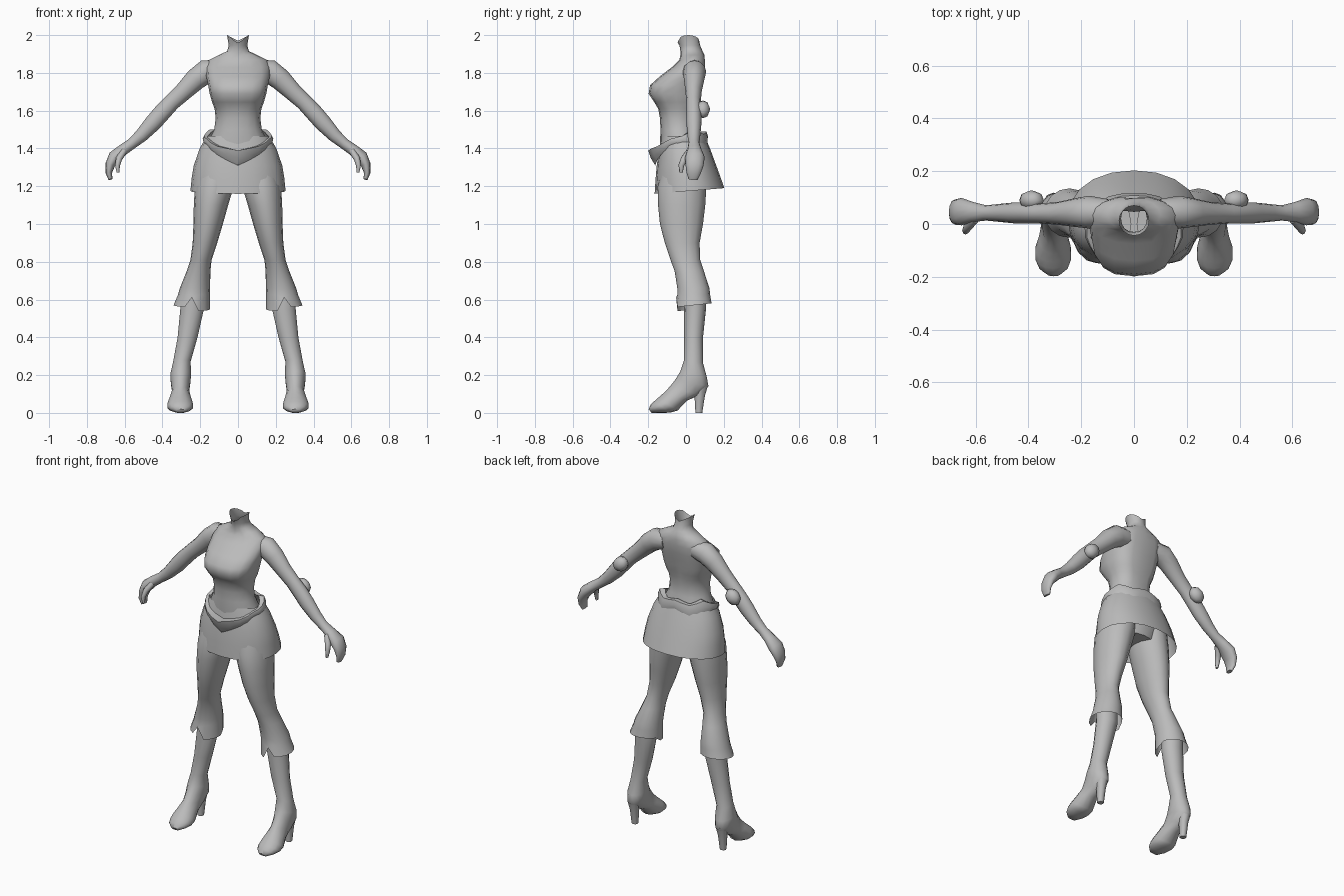
import bpy, bmesh, math
from mathutils import Vector

grey = bpy.data.materials.new("plain grey")
grey.diffuse_color = (0.5, 0.5, 0.5, 1)


def finish(name, bm, mirror=False, angle=60):
    bmesh.ops.recalc_face_normals(bm, faces=bm.faces[:])
    me = bpy.data.meshes.new(name)
    bm.to_mesh(me)
    bm.free()
    me.materials.append(grey)
    ob = bpy.data.objects.new(name, me)
    bpy.context.collection.objects.link(ob)
    bpy.context.view_layer.objects.active = ob
    ob.select_set(True)
    bpy.ops.object.shade_smooth_by_angle(angle=math.radians(angle))
    ob.select_set(False)
    if mirror:
        m = ob.modifiers.new("mirror", "MIRROR")
        m.use_mirror_merge = False
    return ob


def loft(name, rings, cap_start=True, cap_end=True, wrap=False, **kw):
    """Skin a list of closed point rings."""
    bm = bmesh.new()
    vs = [[bm.verts.new(p) for p in r] for r in rings]
    n = len(vs[0])
    pairs = list(zip(vs, vs[1:])) + ([(vs[-1], vs[0])] if wrap else [])
    for a, b in pairs:
        for i in range(n):
            j = (i + 1) % n
            bm.faces.new((a[i], a[j], b[j], b[i]))
    if not wrap:
        if cap_start:
            bm.faces.new(vs[0])
        if cap_end:
            bm.faces.new(vs[-1])
    return finish(name, bm, **kw)


def oval(cx, rx, front, back, n=16, p=2.0, groove=0.0):
    """Ring between a front and a back point (y, z); index 0 is the front."""
    f, b = Vector((cx, *front)), Vector((cx, *back))
    c, v = (f + b) / 2, (f - b) / 2
    pts = []
    for i in range(n):
        a = 2 * math.pi * i / n
        s, k = math.sin(a), math.cos(a)
        s = math.copysign(abs(s) ** (2 / p), s)
        k = math.copysign(abs(k) ** (2 / p), k)
        q = c + v * k + Vector((rx * s, 0, 0))
        if i == n // 2:
            q.y -= groove
        pts.append(q)
    return pts


def tube(name, path, n=10, **kw):
    """Limb along (x, y, z, radius in the xz plane, radius in y)."""
    rings = []
    P = [Vector(q[:3]) for q in path]
    for i, q in enumerate(path):
        t = P[min(i + 1, len(P) - 1)] - P[max(i - 1, 0)]
        u = Vector((t.z, 0, -t.x)).normalized()
        v = t.cross(u).normalized()
        rings.append([P[i] + u * q[3] * math.cos(2 * math.pi * k / n)
                      + v * q[4] * math.sin(2 * math.pi * k / n) for k in range(n)])
    return loft(name, rings, **kw)


# Torso and neck: z, half width, front y, back y, squareness, spine groove
torso = [(1.2, .13, -.10, .09, 2, 0), (1.3, .19, -.12, .11, 2, 0),
         (1.42, .165, -.138, .085, 2, 0), (1.5, .126, -.135, .06, 2.1, .01),
         (1.56, .118, -.138, .058, 2.2, .012), (1.61, .124, -.147, .066, 2.3, .014),
         (1.645, .137, -.168, .075, 2.6, .015), (1.69, .15, -.198, .086, 2.7, .016),
         (1.735, .158, -.19, .095, 2.6, .016), (1.78, .168, -.14, .104, 2.3, .014),
         (1.83, .172, -.075, .108, 2.1, .01), (1.868, .155, -.035, .105, 2, .006),
         (1.895, .10, -.03, .098, 2, 0), (1.915, .058, -.03, .088, 2, 0),
         (1.945, .049, -.034, .075, 2, 0)]
rings = [oval(0, w, (f, z), (b, z), p=p, groove=g) for z, w, f, b, p, g in torso]
top = oval(0, .058, (-.044, 1.97), (.07, 1.97))
for q in top:                                   # scooped neck rim
    q.z += .03 * (abs(q.x) / .058) - .01 * (q.y < -.03)
loft("torso", rings + [top], cap_end=False)

# Skirt, open at the hem
skirt = [(1.465, 1.465, .165, -.13, .10), (1.40, 1.40, .203, -.142, .127),
         (1.31, 1.31, .234, -.155, .16), (1.24, 1.25, .245, -.161, .182),
         (1.16, 1.19, .252, -.166, .203)]
loft("skirt", [oval(0, w, (f, zf), (b, zb), n=20, p=2.15) for zf, zb, w, f, b in skirt],
     cap_start=False, cap_end=False)

# Flared belt with a pointed front
profile = [(0, 1.39, 1.31, .055), (30, 1.412, 1.365, .032), (60, 1.45, 1.42, .018),
           (90, 1.468, 1.435, .014), (120, 1.50, 1.435, .024), (150, 1.475, 1.415, .018),
           (180, 1.49, 1.44, .02)]


def belt_at(deg):
    d = min(deg, 360 - deg)
    for a, b in zip(profile, profile[1:]):
        if d <= b[0]:
            t = (d - a[0]) / 30
            return [x + (y - x) * t for x, y in zip(a[1:], b[1:])]


def on_skirt(deg, z, out):
    d, a = 1.46 - z, math.radians(deg)
    f, b = -.132 - .18 * d - out, .10 + .4 * d + out
    return Vector(((.168 + .45 * d + out) * math.sin(a),
                   (f + b) / 2 + (f - b) / 2 * math.cos(a), z))


belt = []
for deg in range(0, 360, 15):
    zt, zl, fl = belt_at(deg)
    belt.append([on_skirt(deg, zt, -.008), on_skirt(deg, zt, fl),
                 on_skirt(deg, (zt + zl) / 2, fl * .5 + .008), on_skirt(deg, zl, .004)])
loft("belt", belt, wrap=True, angle=40)

# Cropped trousers: z, inner x, outer x, front y, back y
legs = [(1.34, .01, .20, -.11, .11), (1.2, .022, .228, -.15, .108),
        (1.1, .052, .234, -.148, .102), (1.0, .08, .236, -.138, .09),
        (.9, .11, .24, -.112, .072), (.81, .14, .252, -.082, .075),
        (.75, .146, .272, -.06, .095), (.66, .148, .308, -.046, .124),
        (.625, .149, .318, -.046, .128)]
rings = [oval((a + b) / 2, (b - a) / 2, (f, z), (k, z)) for z, a, b, f, k in legs]
hem = oval(.245, .096, (-.052, .56), (.135, .58))
for i, q in enumerate(hem):
    q.z += .05 if i == 0 else (-.022 if q.x < .24 and q.y < .05 else 0)
loft("trouser_leg", rings + [hem], cap_end=False, mirror=True, angle=70)

# Shin and shoe: centre x, half width, front (y, z), back (y, z)
foot = [(.243, .062, (-.012, .66), (.108, .66)), (.243, .064, (-.01, .55), (.106, .55)),
        (.267, .054, (-.01, .4), (.09, .4)), (.297, .047, (-.01, .28), (.09, .265)),
        (.303, .056, (-.03, .22), (.11, .19)), (.304, .053, (-.055, .178), (.119, .14)),
        (.304, .046, (-.085, .14), (.075, .095)), (.305, .055, (-.115, .108), (.005, .065)),
        (.306, .068, (-.145, .082), (-.045, .012)), (.306, .069, (-.168, .062), (-.085, .001)),
        (.305, .055, (-.187, .043), (-.14, 0)), (.304, .025, (-.198, .02), (-.182, 0))]
loft("shin_and_shoe", [oval(c, w, f, b, n=14) for c, w, f, b in foot], mirror=True)

# Shoe heel
loft("shoe_heel", [oval(.305, .034, (.03, .15), (.118, .15), n=8, p=2.5),
                   oval(.305, .024, (.045, .09), (.1, .09), n=8, p=2.5),
                   oval(.305, .018, (.05, 0), (.086, 0), n=8, p=2.5)], mirror=True)

# Arm running into the curled hand
tube("arm", [(.10, .045, 1.815, .055, .05), (.17, .045, 1.806, .064, .062),
             (.225, .043, 1.765, .058, .054), (.29, .04, 1.70, .048, .043),
             (.35, .04, 1.645, .044, .038), (.40, .042, 1.592, .046, .04),
             (.45, .042, 1.535, .045, .04), (.51, .042, 1.47, .036, .034),
             (.56, .042, 1.427, .029, .029), (.61, .045, 1.392, .03, .038),
             (.653, .047, 1.355, .035, .052), (.677, .045, 1.313, .026, .048),
             (.684, .04, 1.27, .017, .038), (.675, .037, 1.236, .011, .024)],
     n=12, mirror=True)

# Thumb
tube("thumb", [(.605, .02, 1.385, .018, .02), (.63, -.01, 1.345, .017, .018),
               (.638, -.025, 1.31, .013, .015), (.635, -.026, 1.272, .007, .009)],
     n=8, mirror=True)

# Elbow pad behind each elbow
bm = bmesh.new()
bmesh.ops.create_uvsphere(bm, u_segments=8, v_segments=6, radius=1)
for v in bm.verts:
    a, y, b = v.co.x * .052, v.co.y * .038, v.co.z * .042
    v.co = Vector((.388 + (a + b) * .707, .09 + y, 1.607 + (b - a) * .707))
finish("elbow_pad", bm, mirror=True)
